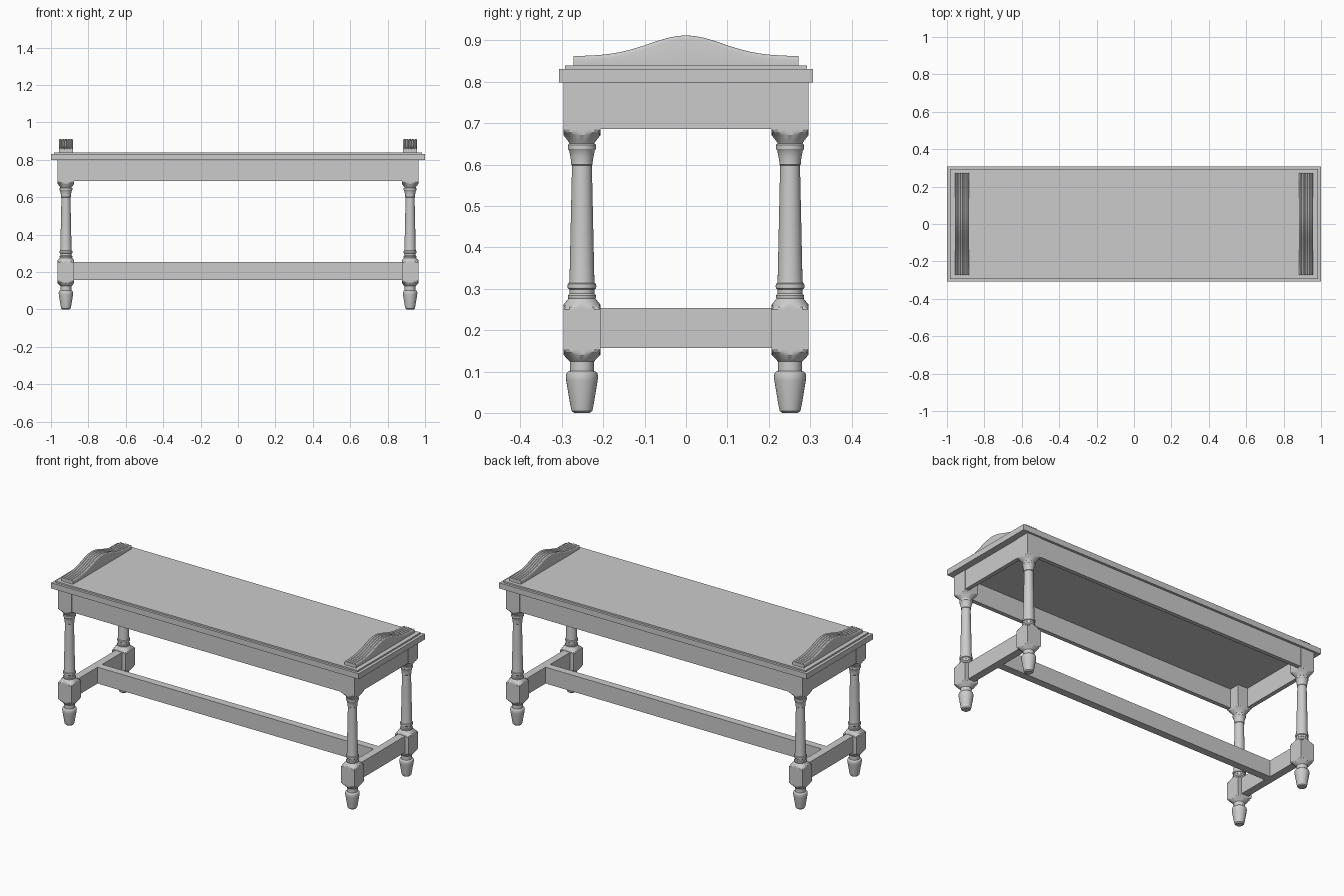
import bpy, bmesh
from math import sin, cos, pi, exp

if "Cube" in bpy.data.objects:
    bpy.data.objects.remove(bpy.data.objects["Cube"])


def finish(bm, name, smooth=False):
    bmesh.ops.recalc_face_normals(bm, faces=bm.faces)
    me = bpy.data.meshes.new(name)
    bm.to_mesh(me)
    bm.free()
    ob = bpy.data.objects.new(name, me)
    bpy.context.collection.objects.link(ob)
    if smooth:
        bpy.ops.object.select_all(action='DESELECT')
        ob.select_set(True)
        bpy.context.view_layer.objects.active = ob
        bpy.ops.object.shade_smooth_by_angle(angle=0.5)
    return ob


def box(name, x0, x1, y0, y1, z0, z1):
    bm = bmesh.new()
    bmesh.ops.create_cube(bm, size=1)
    for v in bm.verts:
        v.co.x = (x0 + x1) / 2 + v.co.x * (x1 - x0)
        v.co.y = (y0 + y1) / 2 + v.co.y * (y1 - y0)
        v.co.z = (z0 + z1) / 2 + v.co.z * (z1 - z0)
    return finish(bm, name)


def loft(rings, name):
    """Skin closed rings of points and cap both ends."""
    bm = bmesh.new()
    rs = [[bm.verts.new(p) for p in r] for r in rings]
    n = len(rs[0])
    for a, b in zip(rs, rs[1:]):
        for i in range(n):
            j = (i + 1) % n
            bm.faces.new((a[i], a[j], b[j], b[i]))
    bm.faces.new(rs[0])
    bm.faces.new(rs[-1])
    return finish(bm, name, True)


LX, LY, H = 0.92, 0.2515, 0.0445   # leg centre and half width of square blocks

# leg: turned profile (radius, z) clipped by a square, so wide parts become blocks
profile = [(.019, 0), (.025, .005), (.028, .018), (.038, .078), (.039, .088),
           (.037, .096), (.033, .100), (.029, .101), (.029, .124), (.031, .126),
           (.0445, .140), (.054, .147), (.064, .154), (.064, .250), (.054, .256),
           (.0445, .262), (.033, .276), (.034, .279), (.034, .284), (.030, .288),
           (.030, .298), (.034, .301), (.035, .306), (.034, .312), (.031, .314),
           (.030, .322), (.027, .460), (.024, .598), (.026, .600), (.026, .606),
           (.028, .620), (.031, .634), (.034, .638), (.034, .648), (.030, .651),
           (.032, .655), (.0445, .671), (.054, .678), (.064, .685), (.064, .800)]
SEG = 32
for sx, xn in ((-1, "left"), (1, "right")):
    for sy, yn in ((-1, "front"), (1, "back")):
        rings = []
        for r, z in profile:
            ring = []
            for i in range(SEG):
                a = 2 * pi * i / SEG
                k = min(r, H / max(abs(cos(a)), abs(sin(a))))
                ring.append((sx * LX + k * cos(a), sy * LY + k * sin(a), z))
            rings.append(ring)
        loft(rings, f"{yn}_{xn}_leg")

# top board in two steps
box("top_board", -1, 1, -.307, .307, .798, .831)
box("top_step", -.983, .983, -.293, .293, .831, .84)

# aprons and stretchers
for s, yn in ((-1, "front"), (1, "back")):
    y = sorted((s * (LY + H - .003), s * (LY + H - .027)))
    box(yn + "_apron", -LX + H - .01, LX - H + .01, *y, .686, .8)
for s, xn in ((-1, "left"), (1, "right")):
    x = sorted((s * (LX + H - .003), s * (LX + H - .027)))
    box(xn + "_apron", *x, -LY + H - .01, LY - H + .01, .686, .8)
    box(xn + "_stretcher", s * LX - .022, s * LX + .022,
        -LY + H - .01, LY - H + .01, .157, .253)
box("long_stretcher", -LX + .02, LX - .02, -.022, .022, .157, .253)

# reeded end rests: five beads swept along a bell-shaped crest
BEADS, W = 5, .075
section = []
for b in range(BEADS):
    for t in ((0, 1) if b == 0 else ()) + (.08, .25, .5, .75, .92):
        if t == 1:
            continue
        section.append((-W / 2 + W * (b + t) / BEADS, -.009 * (1 - sin(pi * t) ** .5)))
section.append((W / 2, -.009))
for s, xn in ((-1, "left"), (1, "right")):
    rings = []
    for i in range(41):
        y = -.272 + .544 * i / 40
        crest = .862 + .05 * exp(-(y / .125) ** 2)
        ring = [(s * LX + x, y, crest + dz) for x, dz in section]
        ring += [(s * LX + W / 2, y, .839), (s * LX - W / 2, y, .839)]
        rings.append(ring)
    loft(rings, xn + "_end_rest")
